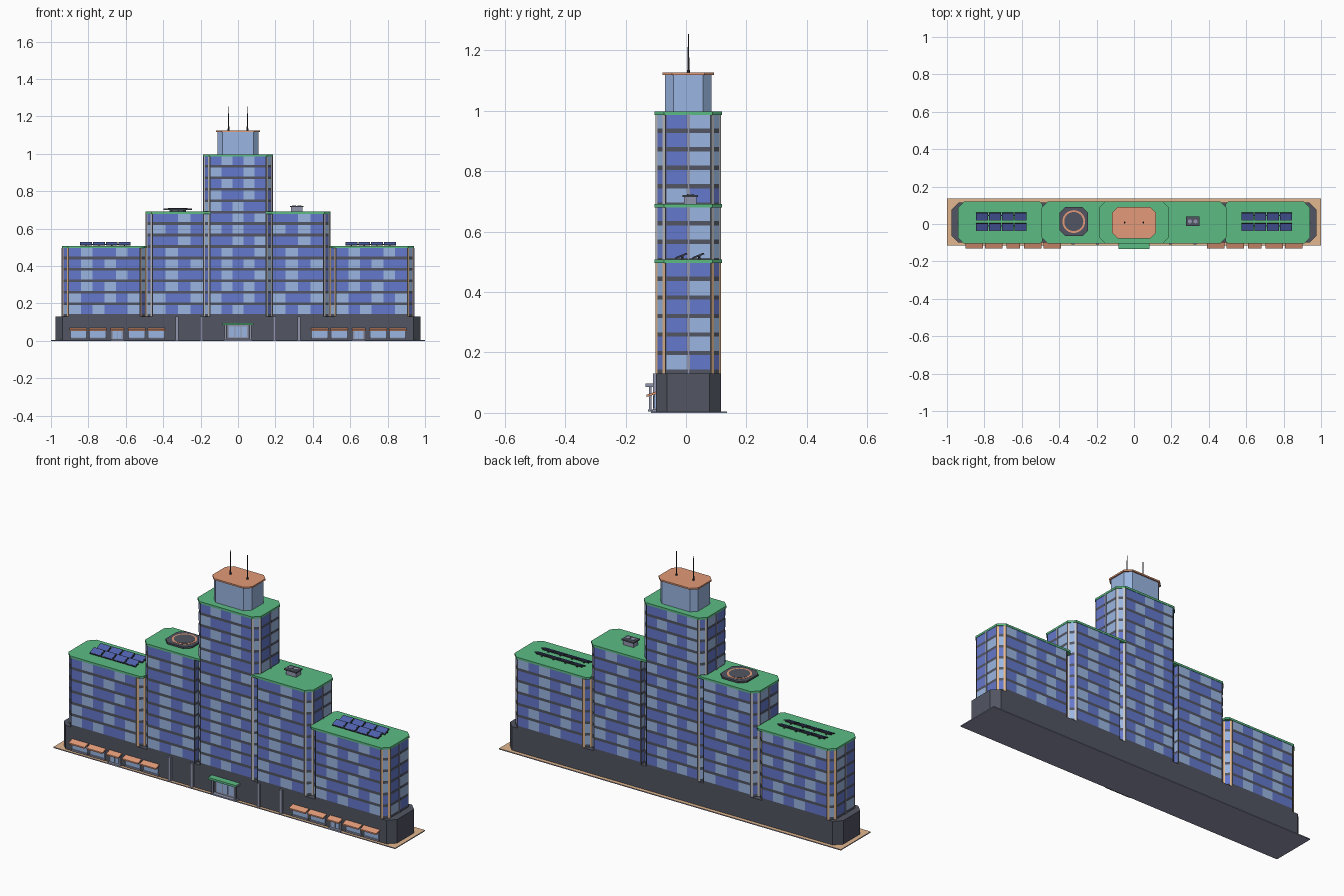
import bpy, bmesh, math
from mathutils import Vector, Matrix

if "Cube" in bpy.data.objects:
    bpy.data.objects.remove(bpy.data.objects["Cube"])


def material(name, *rgb):
    linear = [((c / 255 + 0.055) / 1.055) ** 2.4 for c in rgb] + [1]
    m = bpy.data.materials.new(name)
    m.use_nodes = True
    m.diffuse_color = linear
    node = m.node_tree.nodes["Principled BSDF"]
    node.inputs["Base Color"].default_value = linear
    node.inputs["Roughness"].default_value = 0.8
    return m


DARK = material("dark slate", 82, 85, 98)
BLUE = material("blue glass", 100, 120, 204)
LIGHT = material("light glass", 154, 182, 226)
GREEN = material("roof green", 92, 188, 132)
ORANGE = material("terracotta", 226, 154, 120)
TAN = material("paving tan", 226, 184, 144)
GREY = material("steel grey", 146, 150, 174)
PALE = material("pale stone", 196, 196, 200)
BLACK = material("charcoal", 58, 60, 70)
SOLAR = material("solar blue", 78, 96, 172)

FRONT, BACK = -0.1, 0.115
PODIUM_TOP = 0.13
CHAMFER = 0.032


def finish(name, bm, *mats):
    mesh = bpy.data.meshes.new(name)
    bm.to_mesh(mesh)
    bm.free()
    for m in mats:
        mesh.materials.append(m)
    obj = bpy.data.objects.new(name, mesh)
    bpy.context.collection.objects.link(obj)
    return obj


def extrude_outline(name, points, direction, *mats):
    """Solid made by sweeping a planar outline along a direction."""
    bm = bmesh.new()
    face = bm.faces.new([bm.verts.new(p) for p in points])
    new = bmesh.ops.extrude_face_region(bm, geom=[face])["geom"]
    verts = [v for v in new if isinstance(v, bmesh.types.BMVert)]
    bmesh.ops.translate(bm, verts=verts, vec=direction)
    bmesh.ops.recalc_face_normals(bm, faces=bm.faces)
    return finish(name, bm, *mats)


def box(name, x0, x1, y0, y1, z0, z1, *mats):
    outline = [(x0, y0, z0), (x1, y0, z0), (x1, y1, z0), (x0, y1, z0)]
    return extrude_outline(name, outline, (0, 0, z1 - z0), *mats)


def outline_of(x0, x1, y0, y1, left, right):
    """Counter-clockwise plan with separately chamfered left and right ends."""
    pts = [(x0 + left, y0), (x1 - right, y0), (x1, y0 + right), (x1, y1 - right),
           (x1 - right, y1), (x0 + left, y1), (x0, y1 - left), (x0, y0 + left)]
    return [Vector(p) for i, p in enumerate(pts) if p != pts[i - 1]]


def prism(name, plan, z0, z1, *mats):
    return extrude_outline(name, [(p.x, p.y, z0) for p in plan], (0, 0, z1 - z0), *mats)


def cylinder(name, x, y, z0, z1, radius, sides, mat, top=None):
    bm = bmesh.new()
    bmesh.ops.create_cone(bm, cap_ends=True, segments=sides, radius1=radius,
                          radius2=radius if top is None else top, depth=z1 - z0,
                          matrix=Matrix.Translation((x, y, (z0 + z1) / 2)))
    return finish(name, bm, mat)


def plate(bm, p, q, low, high, index=0):
    corners = ((p, low), (q, low), (q, high), (p, high))
    face = bm.faces.new([bm.verts.new((v.x, v.y, z)) for v, z in corners])
    face.material_index = index


def tower(name, x0, x1, floors, left, right, trim_mat):
    """Dark core with glass panes per floor and trimmed, chamfered corners."""
    floor_height = 0.0613
    top = PODIUM_TOP + floors * floor_height
    plan = outline_of(x0, x1, FRONT, BACK, left, right)
    prism(name + "_core", plan, PODIUM_TOP, top, DARK)
    panes, trim, mullions = bmesh.new(), bmesh.new(), bmesh.new()
    for i, a in enumerate(plan):
        b = plan[(i + 1) % len(plan)]
        along = (b - a).normalized()
        out = Vector((along.y, -along.x)) * 0.002
        length = (b - a).length
        columns = max(1, round(length / 0.066))
        chamfered = abs(along.x * along.y) > 0.1
        margin = 0.011 if chamfered else 0.003
        step = (length - 2 * margin) / columns
        for row in range(floors):
            low = PODIUM_TOP + row * floor_height + 0.014
            for col in range(columns):
                p = a + along * (margin + col * step) + out
                light = (col + 2 * row + row // 4 + i) % 5 in (0, 2)
                plate(panes, p, p + along * step, low, low + floor_height - 0.014, int(light))
        # trim along both edges of each chamfer
        if chamfered:
            for start in (0, length - margin):
                p = a + along * start + out
                plate(trim, p, p + along * margin, PODIUM_TOP, top)
        # one mullion in the middle of each narrow end wall
        if columns == 2:
            mid = (a + b) / 2
            bmesh.ops.create_cube(mullions, size=1, matrix=Matrix.Translation(
                (mid.x, mid.y, (PODIUM_TOP + top) / 2)) @ Matrix.Diagonal(
                (0.01, 0.01, top - PODIUM_TOP, 1)))
    finish(name + "_windows", panes, BLUE, LIGHT)
    finish(name + "_corner_trim", trim, trim_mat)
    finish(name + "_mullions", mullions, GREY)
    return top


def roof(name, x0, x1, z, left, right):
    plan = outline_of(x0, x1, FRONT - 0.004, BACK + 0.004, left, right)
    prism(name, plan, z - 0.002, z + 0.009, GREEN)
    return z + 0.009


# Paving and podium
paving = box("paving", -1, 1, -0.115, 0.135, 0, 0.005, GREY, TAN)
for poly in paving.data.polygons:
    poly.material_index = int(poly.normal.z > 0.5)
prism("podium", outline_of(-0.975, 0.975, FRONT, BACK, 0.037, 0.037), 0.005, PODIUM_TOP, DARK)

# Stepped towers
low_top = mid_top = 0
for side, label in ((-1, "right"), (1, "left")):
    ends = sorted((side * 0.492, side * 0.938))
    z = tower(label + "_low_tower", *ends, 6, CHAMFER, CHAMFER, TAN)
    ends = sorted((side * 0.488, side * 0.942))
    low_top = roof(label + "_low_roof", *ends, z, *(CHAMFER, 0.014)[::-side])
    ends = sorted((side * 0.184, side * 0.49))
    z = tower(label + "_middle_tower", *ends, 9, *(CHAMFER, 0)[::-side], PALE)
    ends = sorted((side * 0.15, side * 0.494))
    mid_top = roof(label + "_middle_roof", *ends, z, *(CHAMFER, 0)[::-side])
z = tower("central_tower", -0.182, 0.182, 14, CHAMFER, CHAMFER, PALE)
top = roof("central_roof", -0.186, 0.186, z, CHAMFER, CHAMFER)

# Penthouse with antennas
prism("penthouse", outline_of(-0.11, 0.11, -0.07, 0.085, 0.028, 0.028), top, 1.12, LIGHT)
prism("penthouse_roof", outline_of(-0.117, 0.117, -0.077, 0.092, 0.03, 0.03), 1.118, 1.126, ORANGE)
for x in (-0.05, 0.05):
    cylinder("antenna_base", x, 0.008, 1.126, 1.135, 0.005, 8, BLACK)
    cylinder("antenna_mast", x, 0.008, 1.13, 1.254, 0.0035, 8, BLACK, 0.0015)

# Tilted solar panels on rails
for side in (-1, 1):
    for y in (-0.016, 0.04):
        x0, x1 = sorted((side * 0.575, side * 0.845))
        box("panel_rail", x0, x1, y + 0.002, y + 0.007, low_top + 0.006, low_top + 0.012, BLACK)
        for i in range(4):
            x = side * (0.606 + i * 0.069)
            box("panel_leg", x - 0.003, x + 0.003, y, y + 0.008, low_top, low_top + 0.012, BLACK)
            frame = box("solar_frame", -0.032, 0.032, -0.021, 0.021, -0.003, 0.002, BLACK)
            cell = box("solar_cells", -0.029, 0.029, -0.018, 0.018, 0, 0.003, SOLAR)
            for part in (frame, cell):
                part.location = (x, y, low_top + 0.013)
                part.rotation_euler.x = math.radians(22)

# Helipad with painted ring
pad_x, pad_y = -0.322, 0.013
pad_top = mid_top + 0.017
cylinder("helipad_base", pad_x, pad_y, mid_top, mid_top + 0.01, 0.045, 8, DARK)
pad = outline_of(pad_x - 0.077, pad_x + 0.077, pad_y - 0.077, pad_y + 0.077, 0.03, 0.03)
prism("helipad_deck", pad, mid_top + 0.008, pad_top, DARK)
cylinder("helipad_ring", pad_x, pad_y, pad_top, pad_top + 0.001, 0.061, 32, ORANGE)
cylinder("helipad_centre", pad_x, pad_y, pad_top, pad_top + 0.002, 0.051, 32, DARK)

# Rooftop cooling unit
box("cooling_unit", 0.284, 0.344, -0.006, 0.034, mid_top, mid_top + 0.028, GREY)
box("cooling_unit_cap", 0.278, 0.35, -0.012, 0.04, mid_top + 0.024, mid_top + 0.031, DARK)
for x in (0.299, 0.329):
    cylinder("cooling_fan", x, 0.014, mid_top + 0.031, mid_top + 0.034, 0.011, 12, GREY)

# Main entrance, with a canopy green on top and front and grey at its ends
box("entrance_frame", -0.056, 0.056, FRONT - 0.005, FRONT, 0.005, 0.086, GREY)
for x in (-0.034, 0, 0.034):
    box("entrance_glass", x - 0.014, x + 0.014, FRONT - 0.007, FRONT, 0.022, 0.076, LIGHT)
canopy = box("entrance_canopy", -0.082, 0.082, -0.134, FRONT, 0.086, 0.097, GREEN, GREY)
for poly in canopy.data.polygons:
    poly.material_index = int(abs(poly.normal.x) > 0.5 or poly.normal.z < -0.5)
box("entrance_step", -0.075, 0.075, -0.125, FRONT, 0.005, 0.012, GREY)
for x in (-0.066, 0.066):
    box("canopy_post", x - 0.005, x + 0.005, -0.122, -0.114, 0.005, 0.087, GREY)

# Podium pilasters and shopfronts
awning = [(FRONT, 0.07), (-0.13, 0.06), (-0.13, 0.053), (FRONT, 0.062)]
for side in (-1, 1):
    for x in (0.195, 0.325):
        x *= side
        box("pilaster", x - 0.008, x + 0.008, FRONT - 0.01, FRONT, 0.005, PODIUM_TOP, GREY)
    for i in range(5):
        x = side * (0.437 + i * 0.104)
        if i == 2:
            box("shop_door_frame", x - 0.03, x + 0.03, FRONT - 0.004, FRONT, 0.005, 0.062, GREY)
            for d in (-0.012, 0.012):
                box("shop_door", x + d - 0.01, x + d + 0.01, FRONT - 0.007, FRONT, 0.014, 0.056, LIGHT)
            box("shop_door_step", x - 0.035, x + 0.035, -0.118, FRONT, 0.005, 0.01, GREY)
        else:
            box("shop_window", x - 0.041, x + 0.041, FRONT - 0.004, FRONT, 0.018, 0.064, LIGHT)
            box("shop_sill", x - 0.045, x + 0.045, FRONT - 0.01, FRONT, 0.01, 0.018, GREY)
        half = 0.036 if i == 2 else 0.047
        extrude_outline("awning", [(x - half, y, z) for y, z in awning], (half * 2, 0, 0), ORANGE)
